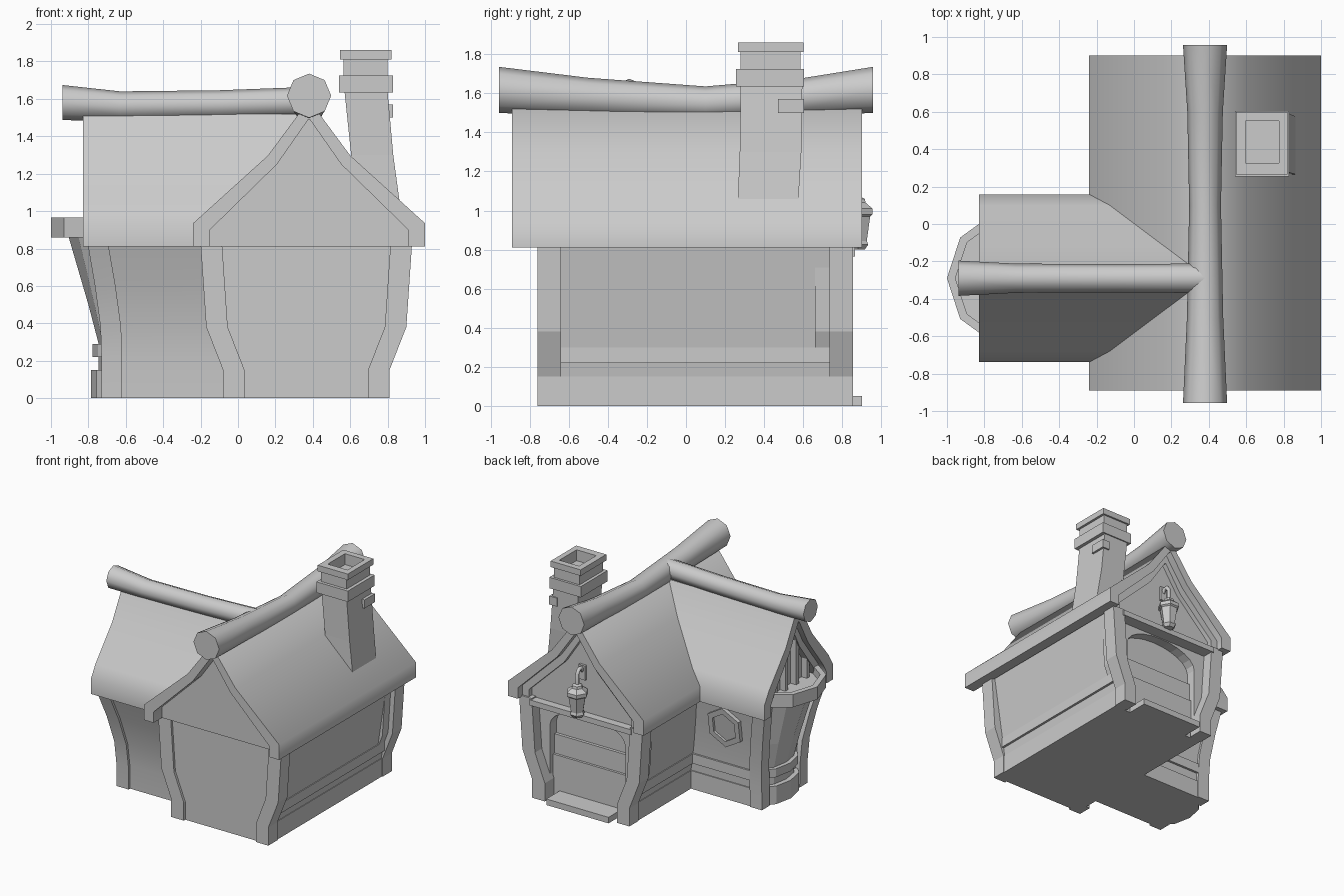
import bpy, bmesh, math

if "Cube" in bpy.data.objects:
    bpy.data.objects.remove(bpy.data.objects["Cube"])

CX, WY = 0.38, -0.29          # main ridge x, wing ridge y


def finish(name, bm, smooth=None):
    bmesh.ops.recalc_face_normals(bm, faces=bm.faces)
    me = bpy.data.meshes.new(name)
    bm.to_mesh(me)
    bm.free()
    ob = bpy.data.objects.new(name, me)
    bpy.context.collection.objects.link(ob)
    if smooth:
        bpy.ops.object.select_all(action='DESELECT')
        ob.select_set(True)
        bpy.context.view_layer.objects.active = ob
        bpy.ops.object.shade_smooth_by_angle(angle=math.radians(smooth))
    return ob


def loft(name, rings, smooth=None):
    """Skin a list of equal-length rings and cap both ends."""
    bm = bmesh.new()
    vs = [[bm.verts.new(p) for p in r] for r in rings]
    n = len(vs[0])
    for a, b in zip(vs, vs[1:]):
        for i in range(n):
            j = (i + 1) % n
            bm.faces.new((a[i], a[j], b[j], b[i]))
    bm.faces.new(vs[0])
    bm.faces.new(vs[-1])
    return finish(name, bm, smooth)


def rect(x0, x1, y0, y1, z):
    return [(x0, y0, z), (x1, y0, z), (x1, y1, z), (x0, y1, z)]


def box(name, x0, x1, y0, y1, z0, z1):
    return loft(name, [rect(x0, x1, y0, y1, z0), rect(x0, x1, y0, y1, z1)])


def extrude(name, pts, axis, a, b, smooth=None):
    """Extrude a (horizontal, z) profile along x or y."""
    put = (lambda u, v, t: (u, t, v)) if axis == 'y' else (lambda u, v, t: (t, u, v))
    return loft(name, [[put(u, v, t) for u, v in pts] for t in (a, b)], smooth)


def poly(cx, cy, rx, ry, z, n=10):
    return [(cx + rx * math.cos(2 * math.pi * i / n),
             cy + ry * math.sin(2 * math.pi * i / n), z) for i in range(n)]


def mirror(half, c):
    """Half profile (eave to ridge) to full profile around centre c."""
    return [(c - u, v) for u, v in half] + [(c + u, v) for u, v in reversed(half)]


def roof(name, outer, inner, c, axis, a, b):
    return extrude(name, mirror(outer, c) + mirror(inner, c)[::-1], axis, a, b, 55)


# roofs: hollow slabs with flared eaves
m_out = [(.62, .81), (.62, .935), (.22, 1.297), (.055, 1.52)]
m_in = [(.53, .81), (.53, .90), (.172, 1.25), (.004, 1.49)]
w_out = [(.449, .81), (.449, .935), (.39, 1.035), (.173, 1.297), (.05, 1.52)]
w_in = [(.365, .81), (.365, .90), (.32, .98), (.122, 1.24), (.004, 1.46)]
roof("main_roof", m_out, m_in, CX, 'y', -.89, .90)
roof("wing_roof", w_out, w_in, WY, 'x', -.83, CX)

# gable panels set back under the roofs, with a stepped trim at the back
extrude("front_gable", mirror([(u + .02, v) for u, v in m_in], CX), 'y', -.78, -.72)
extrude("back_gable", mirror([(u + .02, v) for u, v in m_in], CX), 'y', .72, .80)
extrude("wing_gable", mirror([(u + .02, v) for u, v in w_in], WY), 'x', -.72, -.66)
trim = [(.47, .81), (.47, .88), (.15, 1.19), (.004, 1.41)]
roof("back_gable_trim", m_in, trim, CX, 'y', .79, .84)


# ridge logs: octagonal, thicker at the ends
def log(name, stations, axis):
    rings = []
    for t, z, r in stations:
        ring = [(r * math.cos(math.pi * i / 4), r * math.sin(math.pi * i / 4)) for i in range(8)]
        rings.append([(CX + u, t, z + v) if axis == 'y' else (t, WY + u, z + v) for u, v in ring])
    loft(name, rings, 50)


log("main_ridge_log", [(-.957, 1.617, .118), (-.5, 1.582, .097), (.1, 1.55, .085),
                       (.6, 1.583, .095), (.957, 1.617, .118)], 'y')
log("wing_ridge_log", [(-.938, 1.58, .094), (-.63, 1.562, .078), (-.1, 1.57, .076),
                       (.3, 1.583, .078), (CX, 1.585, .078)], 'x')

# main walls and corner posts, leaning outward as they rise
MX = .365
lean = ((0, .41), (.82, .535))
loft("main_walls", [rect(MX - h, MX + h, -.74, .68, z) for z, h in lean])
levels = [(0, .445), (.15, .445), (.38, .535), (.82, .565)]
for s, side in ((-1, "left"), (1, "right")):
    # wall end running past the door recess to the back post
    loft(f"{side}_wall_end", [rect(*sorted((MX + s * h, MX + s * (h - .07))), .6, .76, z) for z, h in lean])
    for y, end in ((-.76, "front"), (.735, "back")):
        rings = []
        for z, h in levels:
            a, b = sorted((MX + s * h, MX + s * (h - .115)))
            rings.append(rect(a, b, y, y + .12, z))
        loft(f"{end}_{side}_post", rings)

# wing walls and posts (z, end x, front y, back y)
wl = [(0, -.73, -.545, .05), (.2, -.73, -.55, .052), (.38, -.735, -.57, .062),
      (.6, -.765, -.625, .088), (.82, -.803, -.70, .12)]
loft("wing_walls", [rect(x + .04, .3, f + .02, b - .02, z) for z, x, f, b in wl], 40)
loft("wing_front_post", [rect(x, x + .11, f, f + .1, z) for z, x, f, b in wl], 40)
loft("wing_back_post", [rect(x, x + .11, b - .1, b, z) for z, x, f, b in wl], 40)

# plinths and skirting rails on the right, left and wing back walls
for part, z0, z1, d in (("plinth", 0, .15, 0), ("rail", .22, .30, .025)):
    box(f"right_{part}", .74, .803 + d, -.65, .74, z0, z1)
    box(f"left_{part}", -.073 - d, -.01, 0, .74, z0, z1)
    box(f"wing_back_{part}", -.63, -.05, -.1, .04 + d / 2, z0, z1)

# back door: shallow arched surround, lintel, planks and step
arch = [(MX + .345 * math.cos(math.pi * i / 12), .60 + .16 * math.sin(math.pi * i / 12)) for i in range(13)]
frame = [(.73, 0), (.77, .15), (.86, .38), (.89, .81), (-.16, .81), (-.13, .38), (-.04, .15), (0, 0)]
extrude("door_surround", [(.71, 0)] + arch + [(.02, 0)] + frame[::-1], 'y', .66, .765)
box("door_lintel", -.1, .83, .74, .865, .765, .81)
box("door_low_plank", .02, .71, .66, .725, 0, .34)
box("door_high_plank", .02, .71, .66, .705, .34, .50)
box("door_step", .08, .65, .66, .90, 0, .05)

# tapered bay with balcony on the wing end
BX, BY = -.63, -.25
loft("bay", [poly(BX, y, rx, ry, z) for z, y, rx, ry in
             ((0, BY, .155, .25), (.15, BY, .155, .25), (.15, BY, .115, .22),
              (.22, BY, .115, .22), (.22, BY, .148, .245), (.29, BY, .148, .245),
              (.29, BY, .115, .22), (.5, -.26, .17, .25), (.86, WY, .275, .31))])
loft("balcony", [poly(BX, WY, r, r, z) for z, r in
                 ((.86, .27), (.86, .37), (.965, .37), (.965, .325), (.90, .325))])

# balcony window bars and frame
for i, (y, top) in enumerate(((-.21, 1.08), (-.07, 1.30), (.07, 1.30), (.21, 1.08))):
    box(f"window_bar_{i + 1}", -.77, -.71, WY + y - .018, WY + y + .018, .88, top)
inner = [(.30, .88), (.26, .97), (.08, 1.21), (.004, 1.36)]
w_edge = [w_in[0], w_in[2], w_in[3], w_in[4]]
roof("window_frame", w_edge, inner, WY, 'x', -.78, -.71)

# hexagonal window on the wing back wall
hexa = lambda r, y: [(-.42 + .95 * r * math.sin(math.pi * i / 3), y + .15 * r * math.cos(math.pi * i / 3),
                      .62 + r * math.cos(math.pi * i / 3)) for i in range(6)]
loft("hex_window", [hexa(.17, .03), hexa(.17, .105), hexa(.12, .105), hexa(.12, .085)])

# chimney: leaning shaft, collar, neck and hollow cap
loft("chimney", [rect(*r) for r in (
    (.61, .868, .265, .575, 1.0), (.61, .864, .265, .575, 1.05), (.605, .83, .275, .59, 1.3),
    (.57, .80, .28, .595, 1.635), (.54, .828, .255, .605, 1.635), (.54, .828, .255, .605, 1.725),
    (.565, .80, .28, .585, 1.725), (.565, .80, .28, .585, 1.81), (.545, .82, .265, .60, 1.81),
    (.545, .82, .265, .60, 1.86), (.595, .775, .325, .55, 1.86), (.595, .775, .325, .55, 1.77))])
box("chimney_brick", .76, .83, .47, .605, 1.50, 1.57)

# hanging lantern under the back gable
LY = .88
loft("lantern", [poly(CX, LY, r, r, z, 6) for z, r in
                 ((.80, .04), (.825, .06), (.845, .052), (.97, .072), (.98, .086), (1.01, .086),
                  (1.04, .045), (1.06, .04), (1.07, .014))])
box("lantern_plate", CX - .03, CX + .03, .79, .82, 1.08, 1.20)
cu = bpy.data.curves.new("lantern_arm", 'CURVE')
cu.dimensions = '3D'
cu.bevel_depth, cu.bevel_resolution, cu.use_fill_caps = .017, 1, True
sp = cu.splines.new('POLY')
path = [(.80, 1.14), (.83, 1.18), (.86, 1.18), (LY, 1.15), (LY, 1.05)]
sp.points.add(len(path) - 1)
for p, (y, z) in zip(sp.points, path):
    p.co = (CX, y, z, 1)
bpy.context.collection.objects.link(bpy.data.objects.new("lantern_arm", cu))
